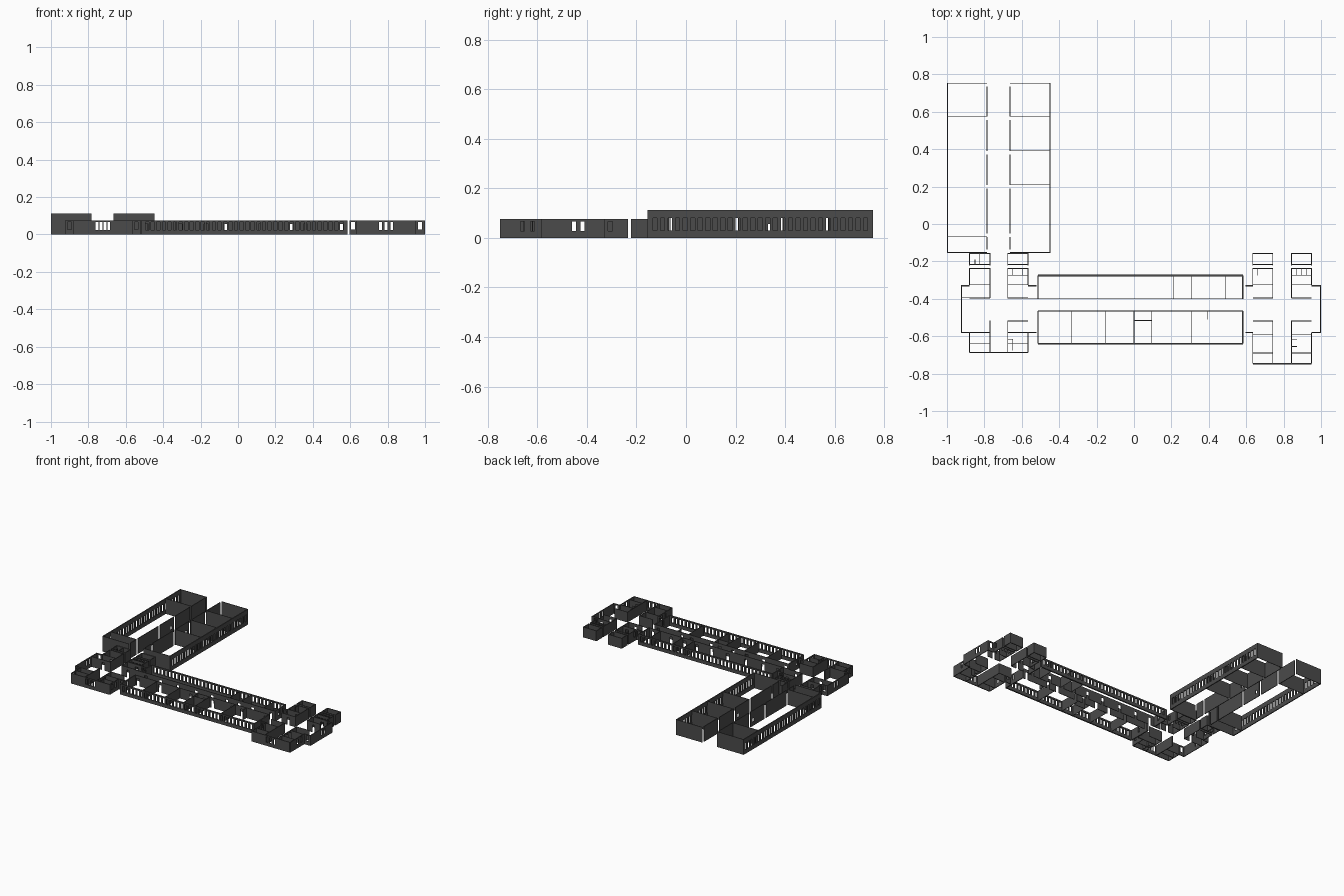
import bpy, bmesh
from mathutils import Matrix, Vector

if "Cube" in bpy.data.objects:
    bpy.data.objects.remove(bpy.data.objects["Cube"])

mat = bpy.data.materials.new("dark_grey")
mat.diffuse_color = (0.07, 0.07, 0.07, 1)
mat.use_nodes = True
mat.node_tree.nodes["Principled BSDF"].inputs["Base Color"].default_value = mat.diffuse_color
LOW, HIGH = 0.076, 0.113


class Walls:
    """Collects straight walls with rectangular openings into one object."""
    def __init__(self, name, height):
        self.name, self.h, self.bm = name, height, bmesh.new()

    def box(self, lo, hi):
        lo, hi = Vector(lo), Vector(hi)
        m = Matrix.Translation((lo + hi) / 2) @ Matrix.Diagonal((*(hi - lo), 1))
        bmesh.ops.create_cube(self.bm, size=1, matrix=m)

    def wall(self, axis, c, a, b, t=0.006, holes=()):
        """axis 'x' runs along x at y=c; holes are (centre, width, z0, z1)."""
        def piece(s, e, z0, z1):
            if e - s < 1e-4 or z1 - z0 < 1e-4:
                return
            if axis == 'x':
                self.box((s, c - t / 2, z0), (e, c + t / 2, z1))
            else:
                self.box((c - t / 2, s, z0), (c + t / 2, e, z1))
        pos = a
        for m, w, z0, z1 in sorted(holes):
            s, e = max(m - w / 2, pos), min(m + w / 2, b)
            if e <= s:
                continue
            piece(pos, s, 0, self.h)
            piece(s, e, 0, z0)
            piece(s, e, z1, self.h)
            pos = e
        piece(pos, b, 0, self.h)

    def finish(self):
        me = bpy.data.meshes.new(self.name)
        self.bm.to_mesh(me)
        self.bm.free()
        me.materials.append(mat)
        ob = bpy.data.objects.new(self.name, me)
        bpy.context.collection.objects.link(ob)


def row(a, b, n, w, z0, z1):
    step = (b - a) / n
    return [(a + step * (i + 0.5), w, z0, z1) for i in range(n)]


def wins(*cs, w=0.016):
    return [(c, w, 0.027, 0.067) for c in cs]


def doors(*cs, w=0.022, top=0.055):
    return [(c, w, 0, top) for c in cs]


# tall north wing: two room rows either side of an open corridor
gaps = [(y, 0.018, 0, HIGH) for y in (-0.145, -0.06, 0.2, 0.38, 0.565, 0.745)]
for name, outer, inner, parts in (
        ("north_wing_left_rooms", -0.997, -0.785, (-0.065, 0.577)),
        ("north_wing_right_rooms", -0.449, -0.662, (0.212, 0.395, 0.577))):
    w = Walls(name, HIGH)
    x0, x1 = min(outer, inner), max(outer, inner)
    w.wall('y', outer, -0.155, 0.755, 0.007, row(-0.14, 0.74, 29, 0.017, 0.03, 0.08))
    w.wall('y', inner, -0.155, 0.755, 0.005, gaps + [(0.34, 0.02, 0.03, 0.055)])
    for y in (-0.153, 0.753):
        w.wall('x', y, x0, x1, 0.004)
    for y in parts:
        w.wall('x', y, x0, x1, 0.003)
    w.finish()

# long main block: window facades, corridor walls and end walls
w = Walls("main_block_shell", LOW)
for y in (-0.275, -0.64):
    w.wall('x', y, -0.513, 0.583, 0.010, row(-0.50, 0.57, 36, 0.018, 0.025, 0.066))
w.wall('x', -0.40, -0.525, 0.583, 0.004, doors(-0.47, -0.35, -0.21, -0.06, 0.07, 0.19, 0.29, 0.4, 0.55))
w.wall('x', -0.465, -0.513, 0.583, 0.004, doors(-0.49, -0.31, -0.17, -0.06, 0.05, 0.12, 0.28, 0.36, 0.55))
for x in (-0.513, 0.581):
    w.wall('y', x, -0.40, -0.275, 0.007, wins(-0.355))
    w.wall('y', x, -0.64, -0.465, 0.007, wins(-0.56))
w.finish()

w = Walls("main_block_partitions", LOW)
for x in (0.212, 0.305, 0.488):
    w.wall('y', x, -0.40, -0.275, 0.003)
for x in (-0.335, -0.15, 0, 0.095, 0.305):
    w.wall('y', x, -0.64, -0.465, 0.003)
w.wall('y', 0.395, -0.51, -0.465, 0.003)
w.wall('x', -0.516, 0, 0.095, 0.003)
w.finish()

# end pavilions: (name, left room x range, right room x range, outer side walls, south edge)
for name, L, R, ends, south in (
        ("west_pavilion", (-0.88, -0.77), (-0.675, -0.567), (-0.923, -0.52), -0.688),
        ("east_pavilion", (0.635, 0.742), (0.842, 0.948), (0.595, 0.997), -0.747)):
    w = Walls(name + "_walls", LOW)
    p = Walls(name + "_partitions", LOW)
    for (x0, x1), out, inn, end in ((L, L[0], L[1], ends[0]), (R, R[1], R[0], ends[1])):
        # north rooms
        w.wall('x', -0.157, x0, x1)
        w.wall('y', out, -0.325, -0.155, 0.005, wins(-0.305, w=0.018) + [(-0.228, 0.012, 0, LOW)])
        w.wall('y', inn, -0.395, -0.155, 0.005, [(-0.228, 0.012, 0, LOW)])
        p.wall('x', -0.217, x0, x1, 0.004)
        p.wall('x', -0.238, x0, x1, 0.004)
        p.wall('x', -0.325, x0, x1, 0.004, doors((x0 + x1) / 2 + 0.02))
        w.wall('x', -0.395, x0, x1, 0.004, doors((x0 + x1) / 2, w=0.02))
        # south rooms
        w.wall('y', out, south, -0.582, 0.005, wins(-0.66, -0.62))
        w.wall('y', inn, south, -0.517, 0.005)
        p.wall('x', -0.58 if south > -0.7 else -0.59, x0, x1, 0.004)
        p.wall('x', -0.637 if south > -0.7 else -0.69, x0, x1, 0.004)
        if not (name[0] == 'w' and x0 == L[0]):
            w.wall('x', -0.519, x0, x1, 0.004)
        # short returns out to the pavilion ends
        a, b = min(out, end), max(out, end)
        for y in (-0.33, -0.58):
            w.wall('x', y, a, b, 0.006, wins((a + b) / 2, w=0.02))
    w.wall('x', south, L[0], R[1], 0.006,
           row(L[1] + 0.005, R[0] - 0.005, 4 if name[0] == 'w' else 3, 0.015, 0.025, 0.067))
    # outermost end wall, with windows closing the corridor
    x = ends[0] if name[0] == 'w' else ends[1]
    w.wall('y', x, -0.583, -0.327, 0.005, wins(-0.452, -0.418))
    if name[0] == 'w':
        p.wall('x', -0.395, ends[0], L[0], 0.003)
        p.wall('x', -0.40, R[1], ends[1], 0.004)
        p.wall('y', -0.648, -0.675, -0.617, 0.003)
        p.wall('x', -0.617, -0.675, -0.648, 0.003)
        p.wall('y', -0.825, -0.215, -0.157, 0.003)
        p.wall('y', -0.85, -0.215, -0.19, 0.003)
    else:
        p.wall('x', -0.62, R[0], R[0] + 0.03, 0.003)
        p.wall('x', -0.655, R[0], R[0] + 0.03, 0.003)
        p.wall('y', 0.66, -0.275, -0.238, 0.003)
    # washroom stalls in the right north room
    for i in range(1, 4):
        p.wall('y', R[0] + i * 0.026, -0.275, -0.238, 0.002)
    p.wall('x', -0.275, R[0], R[1], 0.002, doors(*[R[0] + 0.013 + i * 0.026 for i in range(4)], w=0.014))
    w.finish()
    p.finish()
